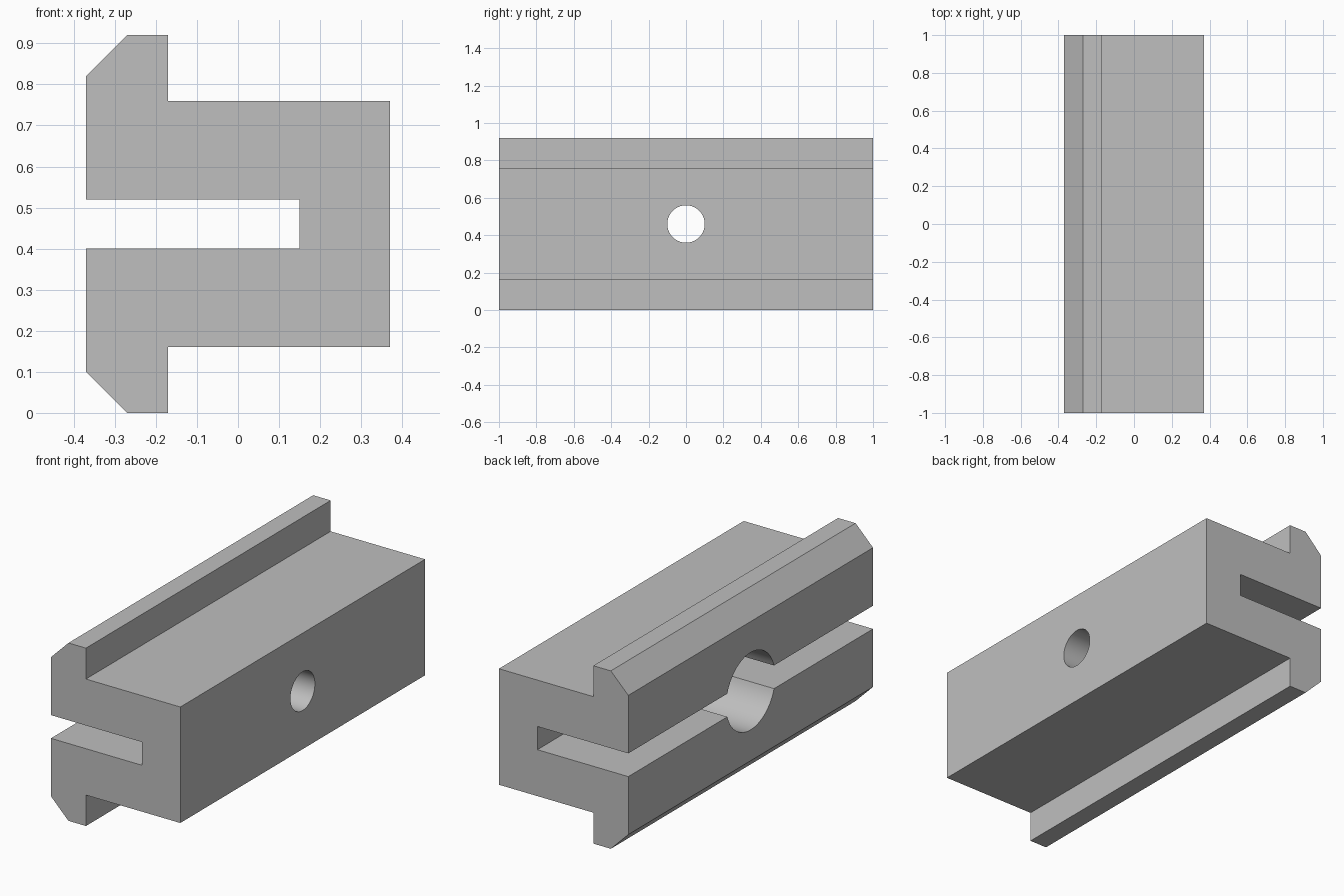
import bpy, bmesh, math
from mathutils import Matrix

cube = bpy.data.objects.get("Cube")
if cube:
    bpy.data.objects.remove(cube, do_unlink=True)

MID = 0.46      # height of the symmetry plane
LENGTH = 2.0

grey = bpy.data.materials.new("plain_grey")
grey.use_nodes = True
colour = (0.52, 0.52, 0.52, 1)
grey.diffuse_color = colour
grey.node_tree.nodes["Principled BSDF"].inputs["Base Color"].default_value = colour


def make_object(name, bm):
    bmesh.ops.recalc_face_normals(bm, faces=bm.faces)
    mesh = bpy.data.meshes.new(name)
    bm.to_mesh(mesh)
    bm.free()
    mesh.materials.append(grey)
    obj = bpy.data.objects.new(name, mesh)
    bpy.context.collection.objects.link(obj)
    return obj


# Slotted rail: upper half profile mirrored about the middle, then extruded
upper = [(0.37, 0.30), (-0.17, 0.30), (-0.17, MID), (-0.27, MID),
         (-0.37, 0.36), (-0.37, 0.06), (0.15, 0.06)]
profile = upper + [(x, -z) for x, z in reversed(upper)]
bm = bmesh.new()
face = bm.faces.new([bm.verts.new((x, -LENGTH / 2, MID + z)) for x, z in profile])
ext = bmesh.ops.extrude_face_region(bm, geom=[face])
moved = [v for v in ext["geom"] if isinstance(v, bmesh.types.BMVert)]
bmesh.ops.translate(bm, verts=moved, vec=(0, LENGTH, 0))
rail = make_object("slotted_rail", bm)


# Screw hole and its wider counterbore, both along x
def bore(name, radius, x0, x1):
    bm = bmesh.new()
    place = Matrix.Translation(((x0 + x1) / 2, 0, MID)) @ Matrix.Rotation(math.pi / 2, 4, 'Y')
    bmesh.ops.create_cone(bm, cap_ends=True, segments=64, radius1=radius,
                          radius2=radius, depth=x1 - x0, matrix=place)
    cutter = make_object(name, bm)
    cutter.hide_render = True
    mod = rail.modifiers.new(name, 'BOOLEAN')
    mod.operation = 'DIFFERENCE'
    mod.solver = 'EXACT'
    mod.object = cutter
    return cutter


cutters = [bore("counterbore_cutter", 0.2, -0.5, 0.17),
           bore("screw_hole_cutter", 0.1, -0.45, 0.5)]

# Apply the cuts and shade the bores smooth
bpy.ops.object.select_all(action='DESELECT')
rail.select_set(True)
bpy.context.view_layer.objects.active = rail
for mod in list(rail.modifiers):
    bpy.ops.object.modifier_apply(modifier=mod.name)
for cutter in cutters:
    bpy.data.objects.remove(cutter, do_unlink=True)
bpy.ops.object.shade_smooth_by_angle(angle=math.radians(30))
